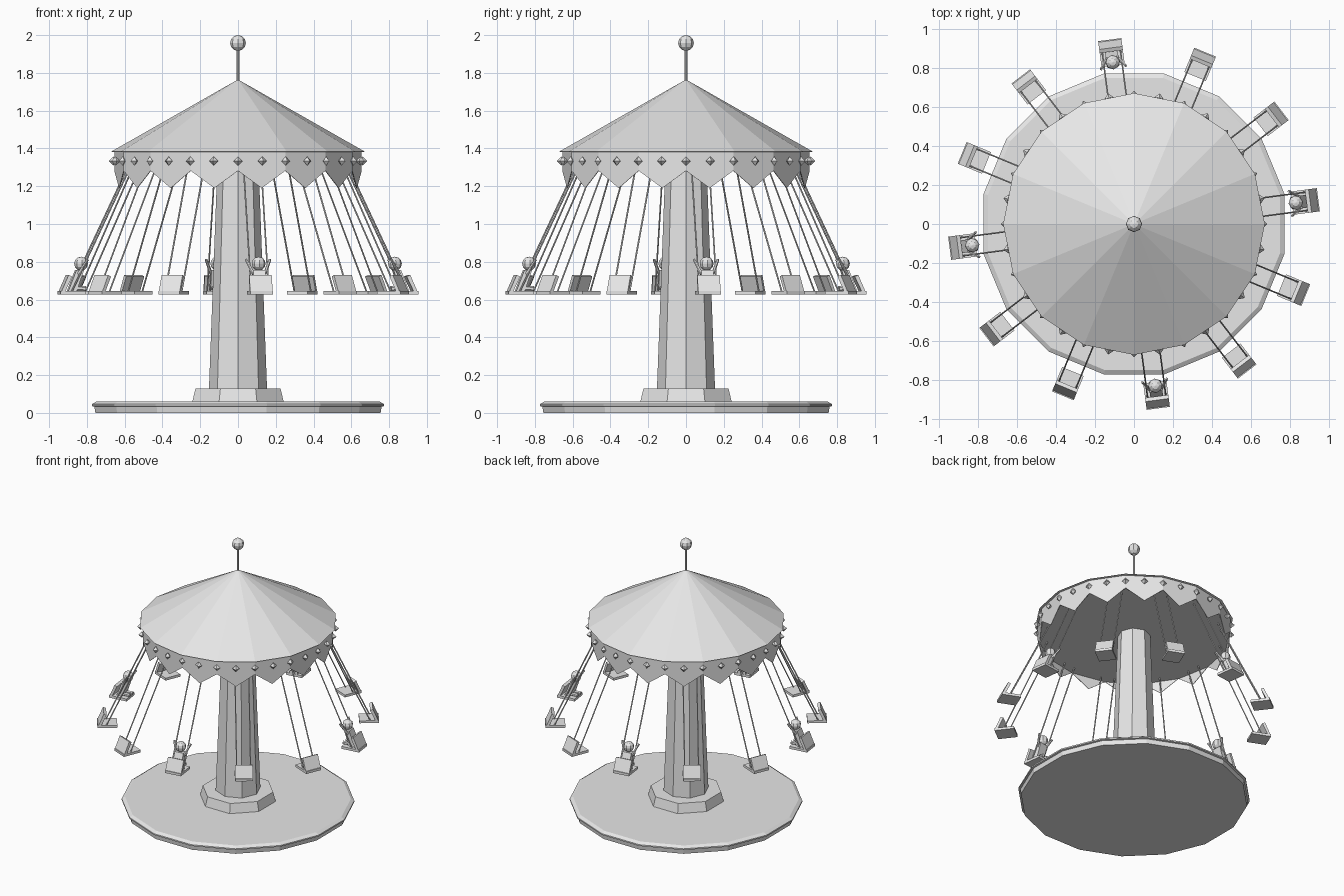
import bpy, bmesh, math
from mathutils import Vector, Matrix

if "Cube" in bpy.data.objects:
    bpy.data.objects.remove(bpy.data.objects["Cube"])

grey = bpy.data.materials.new("light_grey")
grey.diffuse_color = (0.8, 0.8, 0.8, 1)
grey.use_nodes = True
grey.node_tree.nodes["Principled BSDF"].inputs["Base Color"].default_value = grey.diffuse_color


def finish(name, bm):
    bmesh.ops.recalc_face_normals(bm, faces=bm.faces)
    me = bpy.data.meshes.new(name)
    bm.to_mesh(me)
    bm.free()
    me.materials.append(grey)
    ob = bpy.data.objects.new(name, me)
    bpy.context.collection.objects.link(ob)
    return ob


def lathe(name, profile, sides, start=0.0):
    """Closed many-sided solid from (radius, z) points, capped at both ends."""
    bm = bmesh.new()
    rings = []
    for r, z in profile:
        if r == 0:
            rings.append([bm.verts.new((0, 0, z))] * sides)
            continue
        rings.append([bm.verts.new((r * math.cos(start + math.tau * i / sides),
                                    r * math.sin(start + math.tau * i / sides), z))
                      for i in range(sides)])
    for a, b in zip(rings, rings[1:]):
        for i in range(sides):
            j = (i + 1) % sides
            bm.faces.new(list(dict.fromkeys((a[i], a[j], b[j], b[i]))))
    for ring in (rings[0], rings[-1]):
        if ring[0] is not ring[1]:
            bm.faces.new(ring)
    return finish(name, bm)


def rod(bm, a, b, r1, r2=None, sides=6):
    a, b = Vector(a), Vector(b)
    d = b - a
    m = Matrix.Translation((a + b) / 2) @ d.to_track_quat('Z', 'Y').to_matrix().to_4x4()
    bmesh.ops.create_cone(bm, cap_ends=True, segments=sides, radius1=r1,
                          radius2=r1 if r2 is None else r2, depth=d.length, matrix=m)


def slab(bm, outline, half_width):
    """Prism from a side outline of (radial, z) points, extended sideways."""
    sides = [[bm.verts.new((x, s * half_width, z)) for x, z in outline] for s in (-1, 1)]
    n = len(outline)
    for ring in sides:
        bm.faces.new(ring)
    for i in range(n):
        j = (i + 1) % n
        bm.faces.new((sides[0][i], sides[0][j], sides[1][j], sides[1][i]))


def around(ob, angles):
    """Turn the part to the first angle and link copies at the others."""
    ob.rotation_euler.z = angles[0]
    for a in angles[1:]:
        c = ob.copy()
        c.rotation_euler.z = a
        bpy.context.collection.objects.link(c)


# Platform, collar, column
lathe("platform", [(0.77, 0), (0.775, 0.033), (0.788, 0.036), (0.788, 0.046), (0.765, 0.06)],
      16, math.pi / 16)
lathe("column_collar", [(0.262, 0.058), (0.244, 0.128)], 8, math.pi / 8)
lathe("column", [(0.154, 0.12), (0.11, 1.29)], 8)

# Roof, rim band, pole and ball
lathe("roof", [(0.655, 1.38), (0.672, 1.383), (0, 1.765)], 16)
lathe("rim_band", [(0.655, 1.28), (0.655, 1.381)], 16)
lathe("finial_pole", [(0.008, 1.75), (0.008, 1.93)], 8)
bm = bmesh.new()
bmesh.ops.create_uvsphere(bm, u_segments=8, v_segments=6, radius=0.042,
                          matrix=Matrix.Translation((0, 0, 1.958)))
finish("finial_ball", bm)

# Pointed pennants below the band
bm = bmesh.new()
apo, half = 0.655 * math.cos(math.pi / 16), 0.655 * math.sin(math.pi / 16)
tri = [(-half, 1.282), (half, 1.282), (0, 1.19)]
layers = [[bm.verts.new((apo - t, y, z)) for y, z in tri] for t in (0, 0.004)]
for ring in layers:
    bm.faces.new(ring)
for i in range(3):
    j = (i + 1) % 3
    bm.faces.new((layers[0][i], layers[0][j], layers[1][j], layers[1][i]))
around(finish("pennant", bm), [math.tau * (i + 0.5) / 16 for i in range(16)])

# Rim lights
bm = bmesh.new()
bmesh.ops.create_uvsphere(bm, u_segments=4, v_segments=2, radius=0.024,
                          matrix=Matrix.Translation((0.66, 0, 1.333)))
around(finish("rim_light", bm), [math.tau * i / 32 for i in range(32)])

# Swings
swing_angles = [math.radians(7.5 + 30 * i) for i in range(12)]
bm = bmesh.new()
slab(bm, [(0.82, 0.628), (0.955, 0.628), (0.955, 0.646), (0.82, 0.646)], 0.06)
around(finish("seat", bm), swing_angles)

bm = bmesh.new()
slab(bm, [(0.93, 0.644), (0.95, 0.644), (0.912, 0.73), (0.893, 0.722)], 0.06)
around(finish("seat_back", bm), swing_angles)

bm = bmesh.new()
for s in (-1, 1):
    rod(bm, (0.59, s * 0.047, 1.285), (0.895, s * 0.047, 0.64), 0.0045)
around(finish("swing_cords", bm), swing_angles)

# Riders on every third swing, with raised arms
rider_angles = swing_angles[::3]
bm = bmesh.new()
slab(bm, [(0.865, 0.645), (0.91, 0.645), (0.866, 0.757), (0.826, 0.757)], 0.033)
around(finish("rider_body", bm), rider_angles)

bm = bmesh.new()
bmesh.ops.create_uvsphere(bm, u_segments=8, v_segments=6, radius=0.037,
                          matrix=Matrix.Translation((0.838, 0, 0.79)))
around(finish("rider_head", bm), rider_angles)

bm = bmesh.new()
for s in (-1, 1):
    rod(bm, (0.856, s * 0.03, 0.735), (0.81, s * 0.064, 0.812), 0.009, 0.007)
around(finish("rider_arms", bm), rider_angles)

bm = bmesh.new()
for s in (-1, 1):
    rod(bm, (0.885, s * 0.018, 0.66), (0.815, s * 0.02, 0.658), 0.013)
around(finish("rider_legs", bm), rider_angles)
